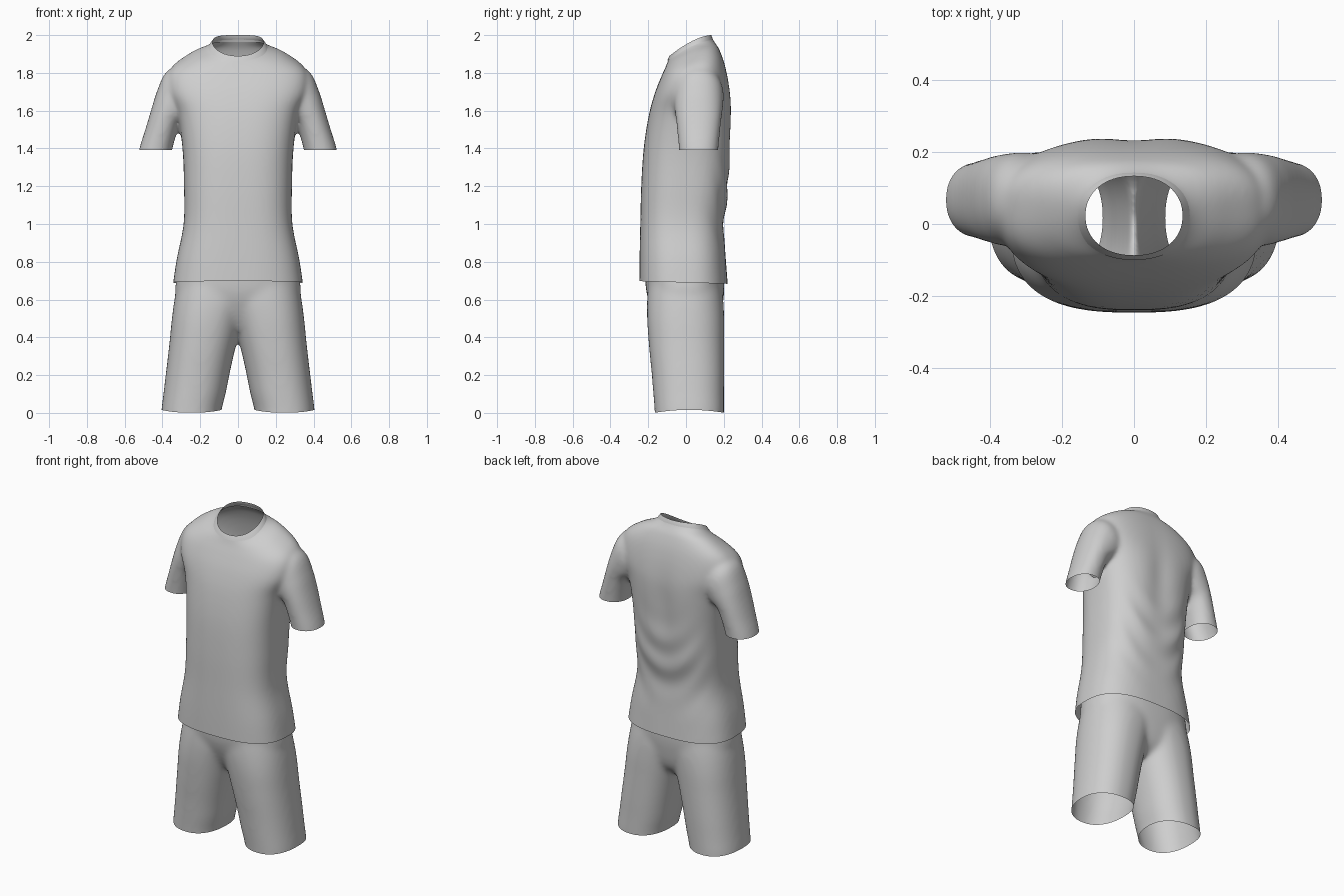
import bpy, bmesh
from math import sin, cos, pi, exp, copysign

cube = bpy.data.objects.get("Cube")
if cube:
    bpy.data.objects.remove(cube, do_unlink=True)

fabric = bpy.data.materials.new("grey_fabric")
fabric.use_nodes = True
GREY = (0.62, 0.62, 0.62, 1)
fabric.diffuse_color = GREY
shader = next(n for n in fabric.node_tree.nodes if n.type == 'BSDF_PRINCIPLED')
shader.inputs["Base Color"].default_value = GREY
shader.inputs["Roughness"].default_value = 0.8

SIDES = 64
ROUND, SQUARISH = 0.92, 0.74


def arch(t):
    """Convex rise from 0 to 1, used by the neckline."""
    t = min(max(t, 0), 1)
    return 1 - (1 - t) ** 1.6


def ring(row):
    """Rounded cross-section: x range, y range, base height, rise along y and x, shape."""
    x0, x1, y0, y1, z, rise_y, rise_x, power = row
    points = []
    for i in range(SIDES):
        a = 2 * pi * i / SIDES
        u, t = [(1 + copysign(abs(v) ** power, v)) / 2 for v in (cos(a), sin(a))]
        points.append((x0 + (x1 - x0) * u, y0 + (y1 - y0) * t,
                       z + rise_y * arch(t) + rise_x * u))
    return points


def refine(rows, steps=5):
    """Smooth spline through the cross-section rows."""
    out = []
    for i in range(len(rows) - 1):
        a, b = rows[max(i - 1, 0)], rows[i]
        c, d = rows[i + 1], rows[min(i + 2, len(rows) - 1)]
        for k in range(steps):
            t = k / steps
            out.append([q + t * (r - p) / 2 + t * t * (p - 2.5 * q + 2 * r - s / 2)
                        + t ** 3 * (1.5 * (q - r) + (s - p) / 2)
                        for p, q, r, s in zip(a, b, c, d)])
    return out + [rows[-1]]


def loft(bm, rows, capped=True, mirror=1):
    loops = [[bm.verts.new((x * mirror, y, z)) for x, y, z in ring(r)]
             for r in refine(rows)]
    faces = []
    for low, high in zip(loops, loops[1:]):
        for i in range(SIDES):
            j = (i + 1) % SIDES
            faces.append(bm.faces.new((low[i], low[j], high[j], high[i])))
    if capped:
        faces += [bm.faces.new(loops[0][::-1]), bm.faces.new(loops[-1])]
    if mirror < 0:
        bmesh.ops.reverse_faces(bm, faces=faces)


def make_object(name, bm):
    for f in bm.faces:
        f.smooth = True
    mesh = bpy.data.meshes.new(name)
    bm.to_mesh(mesh)
    bm.free()
    mesh.materials.append(fabric)
    obj = bpy.data.objects.new(name, mesh)
    bpy.context.collection.objects.link(obj)
    return obj


def fuse(obj, softness):
    """Blend overlapping volumes into one smooth skin and return it for editing."""
    remesh = obj.modifiers.new("Blend", 'REMESH')
    remesh.mode = 'VOXEL'
    remesh.voxel_size = 0.011
    smooth = obj.modifiers.new("Soften", 'SMOOTH')
    smooth.factor = 0.5
    smooth.iterations = softness
    graph = bpy.context.evaluated_depsgraph_get()
    graph.update()
    mesh = bpy.data.meshes.new_from_object(obj.evaluated_get(graph))
    bm = bmesh.new()
    bm.from_mesh(mesh)
    bpy.data.meshes.remove(mesh)
    bpy.data.objects.remove(obj, do_unlink=True)
    return bm


def cut(bm, chosen, edge, keep_above):
    """Trim the chosen region along the curved height edge(y)."""
    faces = [f for f in bm.faces if chosen(f.calc_center_median())]
    geom = set(faces)
    for f in faces:
        geom.update(f.verts, f.edges)
    for v in bm.verts:
        v.co.z -= edge(v.co.y)
    bmesh.ops.bisect_plane(bm, geom=list(geom), plane_co=(0, 0, 0), plane_no=(0, 0, 1),
                           clear_inner=keep_above, clear_outer=not keep_above)
    for v in bm.verts:
        v.co.z += edge(v.co.y)


# Shirt body: half width, front y, front z, back y, back z
body = [(.355, -.247, .6, .227, .6), (.327, -.246, .8, .212, .8),
        (.288, -.242, 1, .2, 1), (.286, -.237, 1.2, .225, 1.2),
        (.294, -.224, 1.4, .237, 1.4), (.322, -.198, 1.57, .243, 1.6),
        (.372, -.166, 1.69, .232, 1.72), (.356, -.131, 1.78, .207, 1.84),
        (.25, -.104, 1.84, .176, 1.925), (.165, -.095, 1.867, .15, 1.965),
        (.135, -.087, 1.89, .133, 2), (.133, -.087, 1.98, .133, 2.09)]


def body_rows(rows):
    return [(-w, w, yf, yb, zf, zb - zf, 0, SQUARISH if w > 0.2 else ROUND)
            for w, yf, zf, yb, zb in rows]


# Sleeve: inner x, inner z, outer x, outer z, half depth
sleeve = [(.362, 1.31, .536, 1.32, .1), (.35, 1.385, .522, 1.4, .104),
          (.325, 1.48, .491, 1.5, .113), (.3, 1.54, .461, 1.6, .122),
          (.25, 1.57, .43, 1.7, .13), (.2, 1.6, .384, 1.8, .13),
          (.15, 1.6, .3, 1.855, .11)]
sleeve_rows = [(xi, xo, .067 - d, .067 + d, zi, 0, zo - zi, ROUND)
               for xi, zi, xo, zo, d in sleeve]

bm = bmesh.new()
loft(bm, body_rows(body))
for side in (1, -1):
    loft(bm, sleeve_rows, mirror=side)
bm = fuse(make_object("shirt_volume", bm), 14)

# Open the hem, the cuffs and the neck
cut(bm, lambda c: c.z < 0.8, lambda y: 0.69 - 0.03 * y, True)
cut(bm, lambda c: abs(c.x) > 0.318 and 1.2 < c.z < 1.5, lambda y: 1.392, True)
cut(bm, lambda c: c.z > 1.85, lambda y: 1.89 + 0.11 * arch((y + 0.087) / 0.22), False)

# Draped folds and spine hollow on the back
for v in bm.verts:
    x, y, z = v.co
    weight = min(max((y - 0.05) / 0.16, 0), 1) * max(0, 1 - (x / 0.3) ** 2)
    low = exp(-((z - 1.15) / 0.2) ** 2)
    high = exp(-((z - 1.5) / 0.22) ** 2)
    v.co.y += weight * (0.006 * low * sin(30 * (z - 4 * x * x))
                        - 0.013 * high * exp(-(x / 0.08) ** 2))
make_object("shirt", bm)

# Collar band
bm = bmesh.new()
loft(bm, body_rows([(.16, -.1, 1.864, .147, 1.964), (.147, -.094, 1.877, .14, 1.984),
                    (.135, -.087, 1.89, .133, 2)]), capped=False)
make_object("collar", bm)

# Shorts leg: z, inner x, outer x, front y, back y
leg = [(-.06, .095, .408, -.163, .2), (.01, .088, .406, -.166, .201),
       (.1, .066, .395, -.173, .201), (.2, .046, .383, -.181, .202),
       (.3, .024, .371, -.191, .202), (.38, .004, .362, -.198, .202),
       (.5, -.03, .35, -.206, .202), (.62, -.08, .333, -.205, .195),
       (.78, -.12, .3, -.19, .17)]
# Shorts seat: z, half width, front y, back y
seat = [(.4, .12, -.06, .1), (.47, .23, -.14, .17), (.6, .325, -.2, .198),
        (.72, .325, -.217, .202), (.85, .298, -.212, .184), (1, .262, -.195, .165),
        (1.08, .25, -.185, .155)]

bm = bmesh.new()
loft(bm, [(-w, w, yf, yb, z, 0, 0, 0.82) for z, w, yf, yb in seat])
for side in (1, -1):
    loft(bm, [(xi, xo, yf, yb, z, 0, 0, 0.88) for z, xi, xo, yf, yb in leg], mirror=side)
bm = fuse(make_object("shorts_volume", bm), 26)
cut(bm, lambda c: c.z < 0.1, lambda y: 0.016 - 0.45 * (y - 0.018) ** 2, True)
cut(bm, lambda c: c.z > 0.9, lambda y: 1.0, False)
make_object("shorts", bm)
